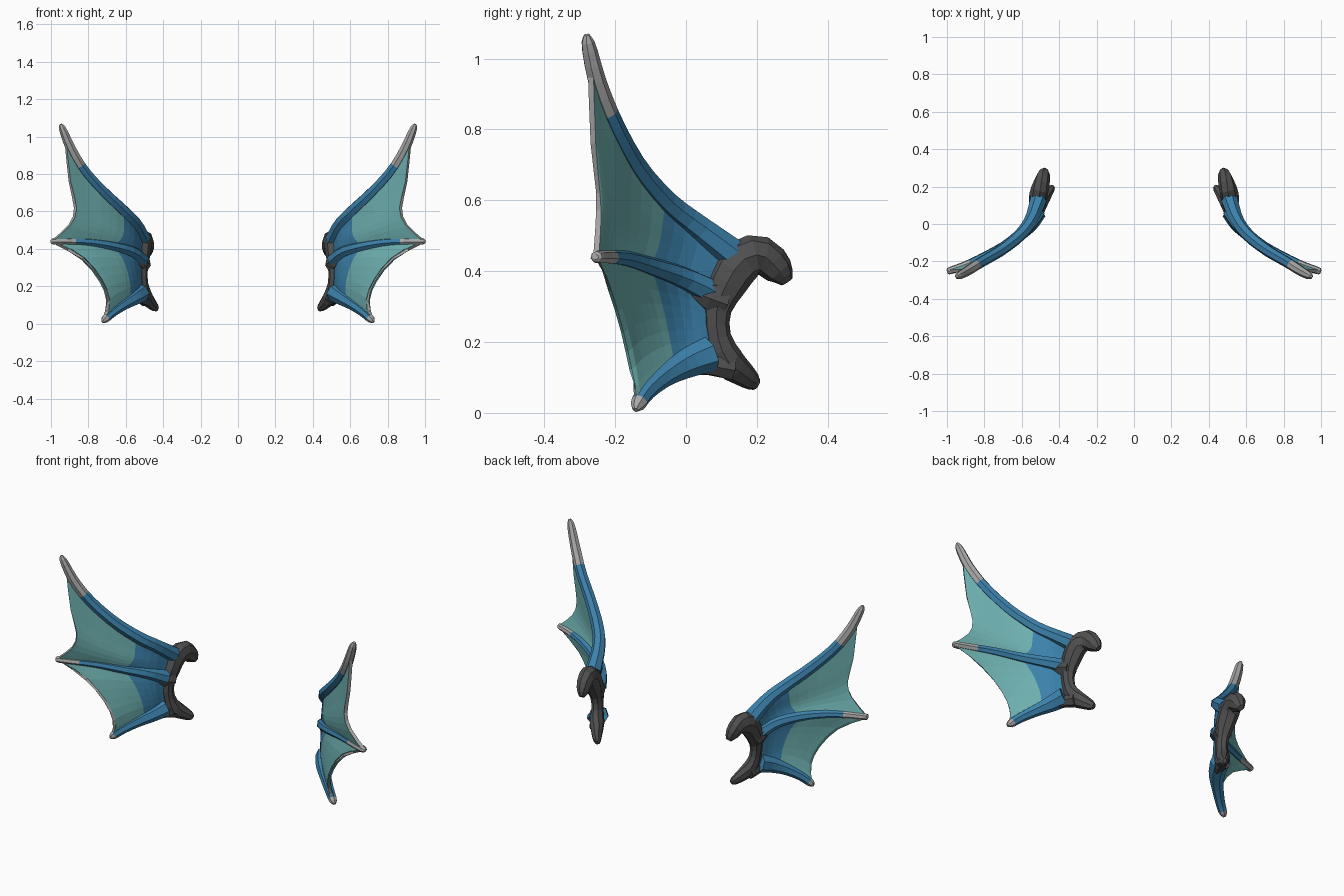
import bpy, bmesh, math
from mathutils import Vector

cube = bpy.data.objects.get("Cube")
if cube:
    bpy.data.objects.remove(cube)


def material(name, colour):
    m = bpy.data.materials.new(name)
    m.use_nodes = True
    m.diffuse_color = (*colour, 1)
    m.node_tree.nodes["Principled BSDF"].inputs["Base Color"].default_value = (*colour, 1)
    return m


BLUE = material("wing blue", (0.045, 0.22, 0.41))
TEAL = material("membrane teal", (0.155, 0.43, 0.43))
GREY = material("tip grey", (0.4, 0.4, 0.4))
DARK = material("root charcoal", (0.08, 0.08, 0.08))
WING_NORMAL = Vector((0.6, 0.8, 0))


def along(points, t):
    """Smooth point on a path, t from 0 to 1; the fourth value is the radius."""
    p = [Vector(q) for q in points]
    p = [2 * p[0] - p[1]] + p + [2 * p[-1] - p[-2]]
    u = t * (len(p) - 3)
    i = min(int(u), len(p) - 4)
    u -= i
    a, b, c, d = p[i:i + 4]
    return b + 0.5 * u * (c - a + u * (2 * a - 5 * b + 4 * c - d + u * (3 * (b - c) + d - a)))


def finish(name, bm, mats, solid=0):
    mesh = bpy.data.meshes.new(name)
    bm.to_mesh(mesh)
    bm.free()
    for m in mats:
        mesh.materials.append(m)
    obj = bpy.data.objects.new(name, mesh)
    bpy.context.collection.objects.link(obj)
    if solid:
        mod = obj.modifiers.new("Thickness", "SOLIDIFY")
        mod.thickness = solid
        mod.offset = 0
        mod.material_offset_rim = 1
    obj.modifiers.new("Mirror", "MIRROR")
    return obj


def tube(name, points, mats, steps=12, sides=7, ref=WING_NORMAL, flat=1, tip=2):
    """Tapered tube along a path; faces past the tip limit take the second colour."""
    bm = bmesh.new()
    rings = []
    for k in range(steps + 1):
        t = k / steps
        p = along(points, t)
        d = (along(points, min(1, t + 0.02)) - along(points, max(0, t - 0.02))).to_3d().normalized()
        a = d.cross(ref).normalized()
        b = a.cross(d)
        ring = []
        for j in range(sides):
            ang = 2 * math.pi * j / sides
            ring.append(bm.verts.new(p.to_3d() + p.w * (a * math.cos(ang) + b * math.sin(ang) * flat)))
        rings.append(ring)
    for k in range(steps):
        for j in range(sides):
            n = (j + 1) % sides
            f = bm.faces.new((rings[k][j], rings[k][n], rings[k + 1][n], rings[k + 1][j]))
            f.normal_update()
            # the tip colour reaches further down the rear side
            f.material_index = int((k + 0.5) / steps > tip)
    bm.faces.new(rings[0])
    bm.faces.new(rings[-1]).material_index = int(tip < 1)
    bmesh.ops.recalc_face_normals(bm, faces=bm.faces)
    return finish(name, bm, mats)


def membrane(name, top, bottom, ends, hollow, limit, nt=14, ns=8):
    """Sheet between two fingers with a scalloped outer edge."""
    def rim_a(t):
        return along(top, t * ends[0]).to_3d()

    def rim_b(t):
        return along(bottom, t * ends[1]).to_3d()

    edge = [rim_a(1)] + hollow + [rim_b(1)]
    bm = bmesh.new()
    grid = []
    for i in range(nt + 1):
        t = i / nt
        row = []
        for j in range(ns + 1):
            s = j / ns
            straight = rim_a(1).lerp(rim_b(1), s)
            p = rim_a(t).lerp(rim_b(t), s) + t ** 1.3 * (along(edge, s) - straight)
            row.append(bm.verts.new(p))
        grid.append(row)
    for i in range(nt):
        for j in range(ns):
            f = bm.faces.new((grid[i][j], grid[i + 1][j], grid[i + 1][j + 1], grid[i][j + 1]))
            f.material_index = int((i + 0.5) / nt > limit)
    return finish(name, bm, (BLUE, TEAL, GREY), solid=0.018)


# Fingers: x, y, z, radius
upper = [(0.51, 0.13, 0.45, 0.045), (0.55, 0.02, 0.535, 0.037), (0.61, -0.06, 0.6, 0.034),
         (0.71, -0.14, 0.695, 0.031), (0.82, -0.205, 0.815, 0.029), (0.89, -0.25, 0.93, 0.027),
         (0.935, -0.275, 1.035, 0.021), (0.948, -0.28, 1.067, 0.008)]
middle = [(0.515, 0.07, 0.34, 0.04), (0.57, -0.02, 0.385, 0.033), (0.67, -0.105, 0.415, 0.027),
          (0.79, -0.17, 0.435, 0.023), (0.9, -0.22, 0.44, 0.02), (0.985, -0.25, 0.44, 0.018),
          (1.0, -0.255, 0.44, 0.008)]
lower = [(0.52, 0.065, 0.165, 0.052), (0.555, 0.0, 0.14, 0.043), (0.61, -0.06, 0.105, 0.032),
         (0.67, -0.11, 0.062, 0.026), (0.71, -0.135, 0.025, 0.022), (0.725, -0.142, 0.008, 0.008)]

tube("upper_finger", upper, (BLUE, GREY), steps=18, tip=0.63)
tube("middle_finger", middle, (BLUE, GREY), steps=16, tip=0.62, flat=1.1)
tube("lower_finger", lower, (BLUE, GREY), steps=12, tip=0.74)

# Membranes
membrane("upper_membrane", upper, middle, (0.82, 0.93),
         [Vector((0.9, -0.262, 0.76)), Vector((0.87, -0.248, 0.62)), Vector((0.9, -0.248, 0.53))], 0.36)
membrane("lower_membrane", middle, lower, (0.93, 0.88),
         [Vector((0.83, -0.212, 0.35)), Vector((0.73, -0.175, 0.23)), Vector((0.692, -0.153, 0.12))], 0.34)

# Root frame: curved bone with a hooked top and a lower prong
side = Vector((1, 0, 0))
root = [(0.475, 0.285, 0.37, 0.018), (0.482, 0.262, 0.402, 0.043), (0.495, 0.215, 0.443, 0.055),
        (0.51, 0.16, 0.43, 0.062), (0.515, 0.115, 0.365, 0.057), (0.515, 0.087, 0.29, 0.041),
        (0.51, 0.09, 0.215, 0.037), (0.495, 0.115, 0.15, 0.047), (0.465, 0.16, 0.11, 0.036),
        (0.442, 0.19, 0.087, 0.025), (0.437, 0.203, 0.08, 0.014)]
tube("root_frame", root, (DARK,), steps=20, sides=8, ref=side, flat=0.8)
tube("middle_knuckle", [(0.51, 0.11, 0.32, 0.055), (0.525, 0.06, 0.335, 0.046), (0.545, 0.015, 0.345, 0.015)],
     (DARK,), steps=4, ref=side, flat=0.85)
tube("lower_knuckle", [(0.495, 0.13, 0.13, 0.04), (0.51, 0.08, 0.135, 0.035), (0.525, 0.035, 0.118, 0.012)],
     (DARK,), steps=4, ref=side, flat=0.9)
